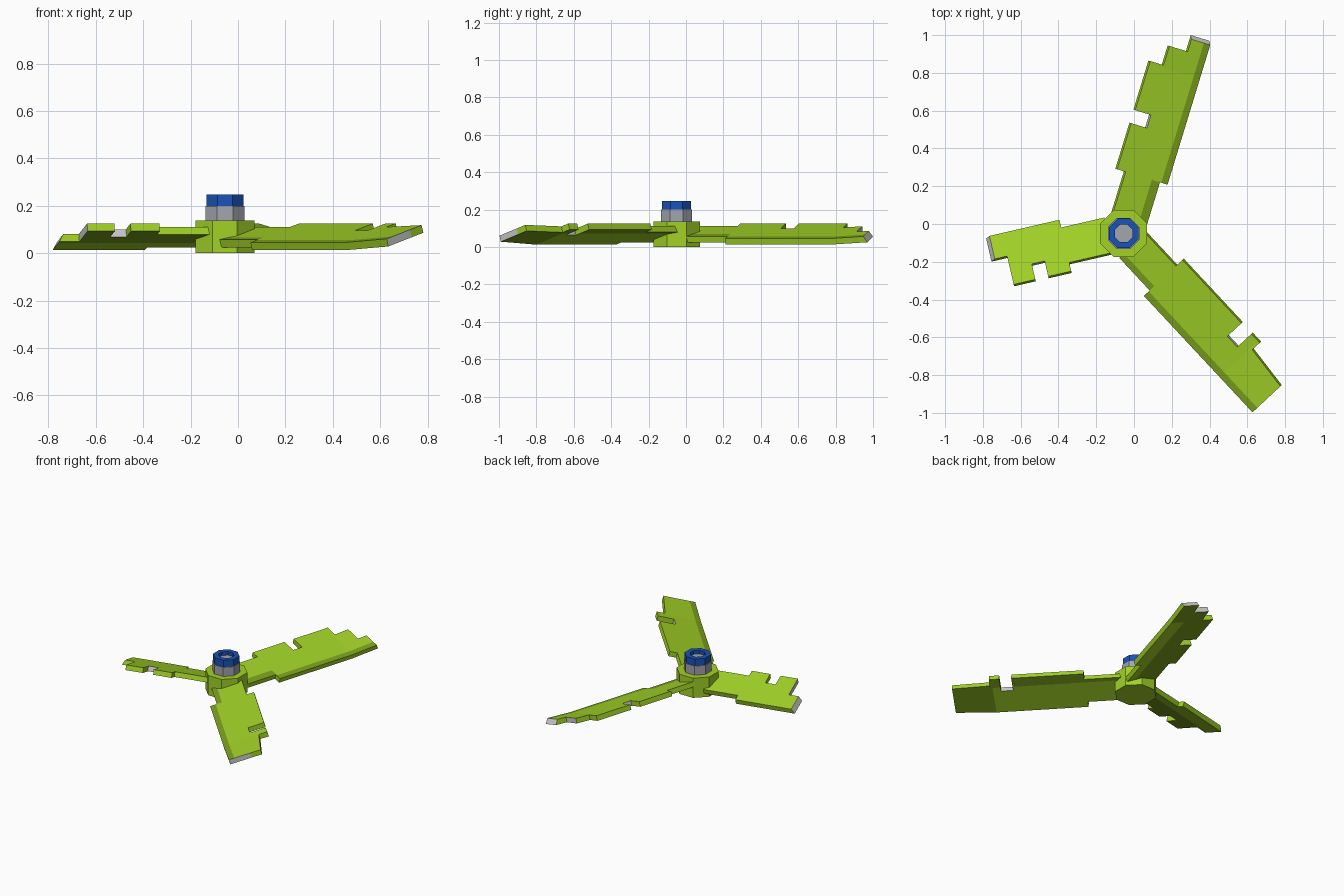
import bpy, bmesh
from math import radians, cos, pi
from mathutils import Matrix

cube = bpy.data.objects.get("Cube")
if cube:
    bpy.data.objects.remove(cube)


def make_material(name, color):
    mat = bpy.data.materials.new(name)
    mat.use_nodes = True
    rgba = (*color, 1)
    mat.diffuse_color = rgba
    mat.node_tree.nodes["Principled BSDF"].inputs["Base Color"].default_value = rgba
    return mat


GREEN = make_material("leaf green", (0.36, 0.65, 0.02))
DARK = make_material("dark green", (0.20, 0.36, 0.012))
PALE = make_material("pale grey", (0.62, 0.62, 0.60))
STEEL = make_material("steel grey", (0.37, 0.38, 0.43))
BLUE = make_material("blue", (0.010, 0.085, 0.48))

HUB = Matrix.Translation((-0.055, -0.05, 0))
HALF = 0.142        # half width of a blade
SLOPE = 0.286       # pitch of the blades
THICK = 0.035
LEAN = 0.01         # sideways shift of the upper face caused by the pitch
BEND = 0.9          # radius where the tip bends up


def add_object(name, bm, mats):
    bmesh.ops.recalc_face_normals(bm, faces=bm.faces)
    mesh = bpy.data.meshes.new(name)
    for mat in mats:
        mesh.materials.append(mat)
    obj = bpy.data.objects.new(name, mesh)
    obj.matrix_world = HUB
    bpy.context.collection.objects.link(obj)
    return obj


def finish(bm, obj):
    bm.to_mesh(obj.data)
    bm.free()


def octagon(bm, apothem, low, high):
    """Eight-sided prism with a flat side to the front."""
    r = apothem / cos(pi / 8)
    turn = Matrix.Translation((0, 0, (low + high) / 2)) @ Matrix.Rotation(pi / 8, 4, "Z")
    made = bmesh.ops.create_cone(bm, cap_ends=True, segments=8, radius1=r, radius2=r,
                                 depth=high - low, matrix=turn)
    return {f for v in made["verts"] for f in v.link_faces}


def prism(name, apothem, low, high, mat):
    bm = bmesh.new()
    octagon(bm, apothem, low, high)
    finish(bm, add_object(name, bm, [mat]))


def slab(name, angle, outline, strip, shade, bare, tip_slant):
    """Pitched plate from a plan outline of (radius, trailing offset) points.
    strip: offset where the dark edge starts on top; shade: offset where the dark
    part of the underside ends; bare: least radius and greatest y of pale ends."""
    bm = bmesh.new()
    bm.faces.new([bm.verts.new((r, -s, 0)) for r, s in outline])
    end = max(r for r, s in outline)
    cuts = [((0, -strip, 0), (0, 1, 0)), ((0, -shade, 0), (0, 1, 0)),
            ((0, -0.002, 0), (0, 1, 0)), ((BEND, 0, 0), (1, 0, 0))]
    for point, normal in cuts:
        bmesh.ops.bisect_plane(bm, geom=bm.verts[:] + bm.edges[:] + bm.faces[:],
                               plane_co=point, plane_no=normal)
    made = bmesh.ops.extrude_face_region(bm, geom=bm.faces[:])
    top = {g for g in made["geom"] if isinstance(g, bmesh.types.BMVert)}
    for v in bm.verts:
        upper = v in top
        if upper and v.co.x > end - 0.002:
            v.co.x -= tip_slant
        if upper:
            v.co.y -= LEAN
        v.co.z = 0.052 + SLOPE * v.co.y + max(0, v.co.x - BEND) * 0.06 + THICK * upper
    obj = add_object(name, bm, [GREEN, DARK, PALE])
    obj.matrix_world = HUB @ Matrix.Rotation(radians(angle), 4, "Z")
    for f in bm.faces:
        n, c = f.normal, f.calc_center_median()
        if n.x > 0.6:                                  # broken ends
            f.material_index = 2 if c.x > bare[0] and c.y < bare[1] else 0
        elif n.z > 0.5:                                # painted trailing strip
            f.material_index = int(-c.y > strip)
        elif n.z < -0.5:                               # underside
            f.material_index = int(-c.y < shade or c.x > BEND)
        elif n.y > 0.7 and 0 < c.y < 0.057:            # floors of the notches
            f.material_index = 2
    finish(bm, obj)


def blade(label, angle, steps, tip, tip_side, strip, shade, bare, tip_slant):
    """Steps give the radius where the broken leading edge jumps to a new offset."""
    low = HALF - LEAN / 2
    outline = [(0.315, low), (0.315, -HALF)]
    for radius, side in steps:
        outline += [(radius, outline[-1][1]), (radius, side)]
    outline += [(tip, tip_side), (tip, low)]
    slab(label + "_blade", angle, outline, strip, shade, bare, tip_slant)
    root = 0.095
    slab(label + "_blade_root", angle,
         [(0.08, root), (0.08, -root), (0.318, -root), (0.318, root)],
         strip - 0.04, shade, bare, 0)


# Three broken blades
blade("back", 73, [(0.57, -0.055), (0.642, -HALF), (0.914, -0.068), (1.02, 0.033)],
      tip=1.108, tip_side=0.033, strip=0.102, shade=0.05, bare=(1.0, 0.1), tip_slant=0.02)
blade("right", 193, [(0.44, -0.058), (0.51, -HALF), (0.628, 0.012)],
      tip=0.715, tip_side=0.012, strip=0.2, shade=0.03, bare=(0.6, 0.1), tip_slant=0.02)
blade("left", 313, [(0.773, -0.04), (0.85, -HALF), (0.915, -0.088)],
      tip=1.158, tip_side=-0.065, strip=0.102, shade=-0.07, bare=(1.0, 0), tip_slant=0)

# Hub and nut
prism("hub", 0.125, 0, 0.137, GREEN)
prism("nut", 0.083, 0.137, 0.2, STEEL)

# Cap with a sunken centre
bm = bmesh.new()
faces = octagon(bm, 0.078, 0.2, 0.247)
crown = max(faces, key=lambda f: f.calc_center_median().z)
bmesh.ops.inset_region(bm, faces=[crown], thickness=0.034)
floor = bmesh.ops.extrude_discrete_faces(bm, faces=[crown])["faces"][0]
bmesh.ops.translate(bm, vec=(0, 0, -0.025), verts=floor.verts[:])
floor.material_index = 1
finish(bm, add_object("cap", bm, [BLUE, STEEL]))
